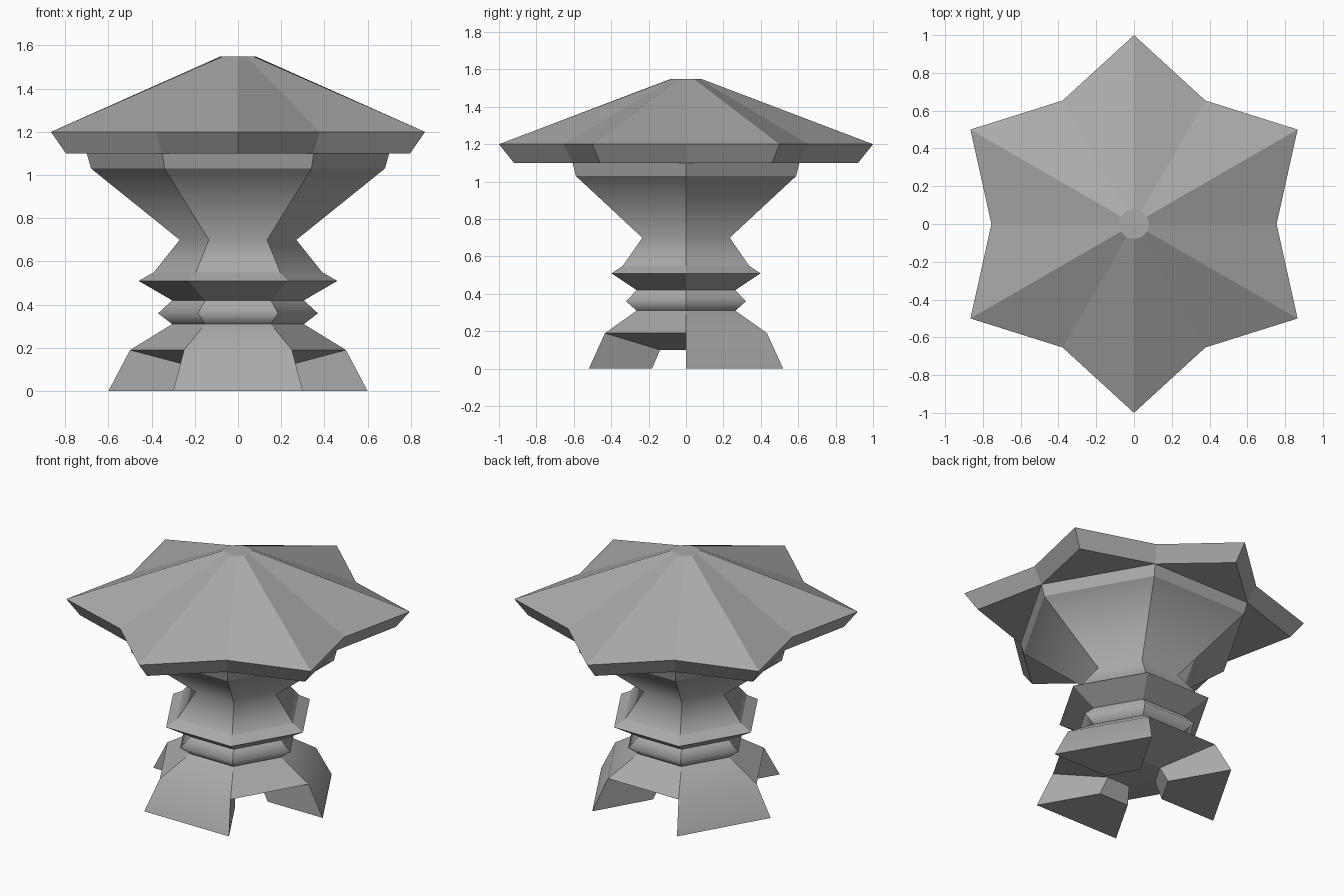
import bpy, bmesh, math

cube = bpy.data.objects.get("Cube")
if cube:
    bpy.data.objects.remove(cube, do_unlink=True)

stone = bpy.data.materials.new("grey_stone")
stone.use_nodes = True
GREY = (0.4, 0.4, 0.4, 1.0)
stone.diffuse_color = GREY
stone.node_tree.nodes["Principled BSDF"].inputs["Base Color"].default_value = GREY


def ring(bm, radii, z, sides):
    """Ring of vertices whose radii repeat around the circle."""
    step = math.tau / sides
    return [bm.verts.new((radii[i % len(radii)] * math.cos(i * step),
                          radii[i % len(radii)] * math.sin(i * step), z))
            for i in range(sides)]


def wall(bm, low, high, faces=None):
    """Join two rings with outward quads, optionally only some of them."""
    n = len(low)
    for i in (range(n) if faces is None else faces):
        j = (i + 1) % n
        bm.faces.new((low[i], low[j], high[j], high[i]))


def finish(name, bm, soft_heights=()):
    """Soften only the level edges at the given heights, keep the rest sharp."""
    for f in bm.faces:
        f.smooth = bool(soft_heights)
    for e in bm.edges:
        a, b = (v.co.z for v in e.verts)
        e.smooth = any(abs(a - h) < 0.001 and abs(b - h) < 0.001
                       for h in soft_heights) and len(e.link_faces) == 2
    mesh = bpy.data.meshes.new(name)
    bm.to_mesh(mesh)
    bm.free()
    mesh.materials.append(stone)
    obj = bpy.data.objects.new(name, mesh)
    bpy.context.collection.objects.link(obj)
    return obj


# Base: hexagonal skirt on three wedge legs under alternate sides
bm = bmesh.new()
neck = ring(bm, [0.305], 0.31, 6)
skirt = ring(bm, [0.5], 0.19, 6)
foot = ring(bm, [0.6], 0.0, 6)
heel = ring(bm, [0.21], 0.0, 6)
arch = ring(bm, [0.16], 0.10, 6)
legs, gaps = (0, 2, 4), (1, 3, 5)
wall(bm, skirt, neck)
wall(bm, foot, skirt, legs)
wall(bm, heel, foot, legs)
wall(bm, arch, heel, legs)
wall(bm, arch, skirt, gaps)
for i in legs:
    j = (i + 1) % 6
    bm.faces.new((skirt[i], arch[i], heel[i], foot[i]))
    bm.faces.new((foot[j], heel[j], arch[j], skirt[j]))
bm.faces.new(arch[::-1])
for f in bm.faces:
    f.normal_update()
# Skirt edges over the gaps stay sharp because of their steep underside
base = finish("base_with_legs", bm, (0.19,))
for e in base.data.edges:
    a, b = (base.data.vertices[v].co for v in e.vertices)
    mid = (a + b) / 2
    sector = int((math.atan2(mid.y, mid.x) % math.tau) / (math.pi / 3))
    if sector in gaps:
        e.use_edge_sharp = True

# Column: ringed waist flaring into a hexagonal bowl
bm = bmesh.new()
profile = [(0.305, 0.31), (0.37, 0.36), (0.305, 0.42), (0.46, 0.51),
           (0.39, 0.55), (0.27, 0.70), (0.68, 1.03), (0.70, 1.10)]
rings = [ring(bm, [r], z, 6) for r, z in profile]
for low, high in zip(rings, rings[1:]):
    wall(bm, low, high)
finish("column", bm, (0.36, 0.70))

# Roof: six-pointed star canopy with a small flat crown
bm = bmesh.new()
under = ring(bm, [0.70, 0.92], 1.10, 12)
eave = ring(bm, [0.755, 1.0], 1.20, 12)
crown = ring(bm, [0.08], 1.55, 12)
wall(bm, under, eave)
wall(bm, eave, crown)
bm.faces.new(under[::-1])
bm.faces.new(crown)
finish("star_roof", bm)
